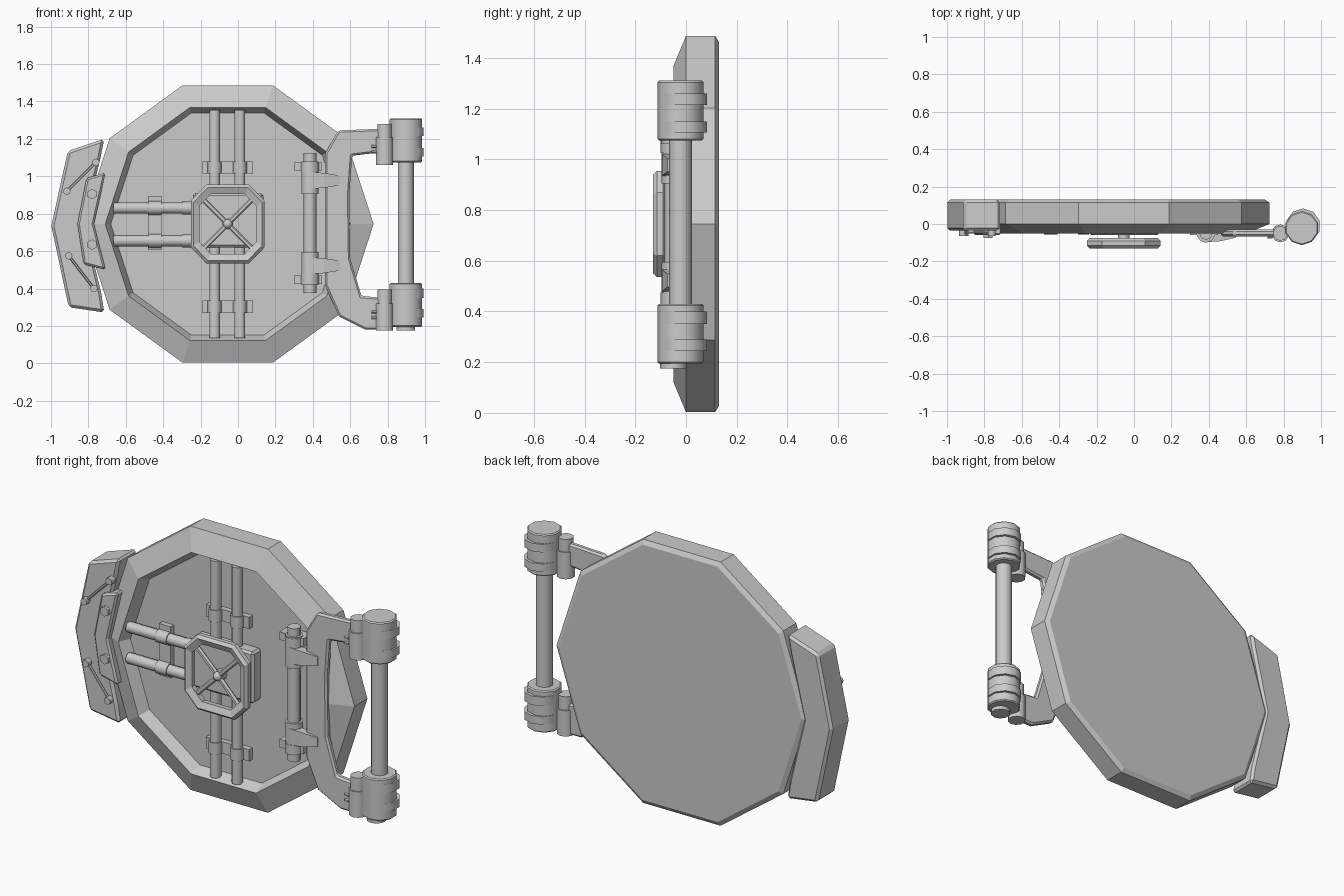
import bpy, bmesh, math
from mathutils import Vector

if "Cube" in bpy.data.objects:
    bpy.data.objects.remove(bpy.data.objects["Cube"])

CX, CZ = -0.055, 0.745   # door centre


def finish(name, bm, bevel=0.0, smooth=False):
    bmesh.ops.recalc_face_normals(bm, faces=bm.faces)
    me = bpy.data.meshes.new(name)
    bm.to_mesh(me)
    bm.free()
    ob = bpy.data.objects.new(name, me)
    bpy.context.collection.objects.link(ob)
    if bevel:
        m = ob.modifiers.new("bevel", 'BEVEL')
        m.width, m.segments = bevel, 1
        m.limit_method, m.angle_limit = 'ANGLE', math.radians(40)
    if smooth:
        for p in me.polygons:
            p.use_smooth = len(p.vertices) == 4
        me.set_sharp_from_angle(angle=math.radians(50))
    return ob


def loft(name, loops, closed=False, bevel=0.0):
    """Bridge equal-sized loops of 3D points; cap the ends or close into a ring."""
    bm = bmesh.new()
    vs = [[bm.verts.new(p) for p in lp] for lp in loops]
    n, k = len(loops[0]), len(loops)
    for i in range(k if closed else k - 1):
        a, b = vs[i], vs[(i + 1) % k]
        for j in range(n):
            bm.faces.new((a[j], a[(j + 1) % n], b[(j + 1) % n], b[j]))
    if not closed:
        bm.faces.new(vs[0])
        bm.faces.new(vs[-1])
    return finish(name, bm, bevel)


def prism(name, pts, y0, y1, bevel=0.0):
    return loft(name, [[(x, y, z) for x, z in pts] for y in (y0, y1)], bevel=bevel)


def box(name, x0, x1, y0, y1, z0, z1, bevel=0.0):
    return prism(name, [(x0, z0), (x1, z0), (x1, z1), (x0, z1)], y0, y1, bevel)


def cyl(name, p, q, r, n=10, bevel=0.0):
    p, q = Vector(p), Vector(q)
    d = q - p
    mat = d.to_track_quat('Z', 'Y').to_matrix().to_4x4()
    mat.translation = (p + q) / 2
    bm = bmesh.new()
    bmesh.ops.create_cone(bm, cap_ends=True, segments=n, radius1=r, radius2=r,
                          depth=d.length, matrix=mat)
    return finish(name, bm, bevel, smooth=n > 6)


def ball(name, c, r):
    bm = bmesh.new()
    bmesh.ops.create_uvsphere(bm, u_segments=8, v_segments=6, radius=r)
    bmesh.ops.translate(bm, verts=bm.verts, vec=c)
    return finish(name, bm, smooth=True)


def decagon(r, y):
    return [(CX + r * math.cos(math.radians(36 * i)), y,
             CZ + r * math.sin(math.radians(36 * i))) for i in range(10)]


# Door slab: back, chamfer, rim, sloped ring, recessed floor
loft("door", [decagon(r, y) for r, y in
              ((0.755, 0.13), (0.78, 0.115), (0.78, 0.0), (0.655, -0.05), (0.625, 0.015))])

# Locking bars with clamps
for x in (-0.125, 0.01):
    for a, b in ((0.88, 1.355), (0.135, 0.62)):
        cyl("vertical_bar", (x, -0.02, a), (x, -0.02, b), 0.03)
    for z in (1.047, 0.302):
        cyl("bar_clamp_collar", (x, -0.02, z - 0.033), (x, -0.02, z + 0.033), 0.037, 8)
for z in (1.047, 0.302):
    box("bar_clamp_plate", -0.19, 0.08, -0.015, 0.02, z - 0.033, z + 0.033)
for z in (0.83, 0.655):
    cyl("horizontal_bar", (-0.665, -0.02, z), (-0.2, -0.02, z), 0.03)
    cyl("bar_clamp_collar", (-0.48, -0.02, z), (-0.41, -0.02, z), 0.037, 8)
    cyl("bar_end_collar", (-0.3, -0.02, z), (-0.24, -0.02, z), 0.035, 8)
box("bar_clamp_plate", -0.48, -0.41, -0.015, 0.02, 0.605, 0.895)

# Lock box and hand wheel
box("lock_box", -0.24, 0.135, -0.06, 0.02, 0.62, 0.91, 0.012)
octa = [(0.115, 0.21), (0.197, 0.125), (0.197, -0.125), (0.115, -0.21),
        (-0.115, -0.21), (-0.197, -0.125), (-0.197, 0.125), (-0.115, 0.21)]
loft("wheel_rim", [[(CX + s * x, y, CZ + s * z) for x, z in octa] for s, y in
                   ((0.93, -0.13), (1, -0.115), (1, -0.09), (0.92, -0.075),
                    (0.79, -0.08), (0.77, -0.115))], closed=True)
for sx in (-1, 1):
    for sz in (-1, 1):
        cyl("wheel_spoke", (CX, -0.095, CZ),
            (CX + sx * 0.135, -0.1, CZ + sz * 0.135), 0.014, 6)
cyl("wheel_shaft", (CX, -0.05, CZ), (CX, -0.1, CZ), 0.03, 8)
ball("wheel_hub", (CX, -0.1, CZ), 0.026)

# Latch block on the left with its cover plate, bolts and links
prism("latch_block", [(-0.715, 1.2), (-0.91, 1.135), (-0.998, 0.735), (-0.905, 0.3),
                      (-0.715, 0.272), (-0.73, 0.37), (-0.82, CZ), (-0.735, 1.1)],
      -0.035, 0.13, 0.014)
prism("latch_cover", [(-0.708, 1.02), (-0.81, 0.99), (-0.858, CZ), (-0.825, 0.53),
                      (-0.708, 0.5), (-0.77, CZ)], -0.06, 0.02, 0.01)
for z in (0.905, 0.635):
    cyl("latch_bolt", (-0.78, -0.05, z), (-0.78, -0.075, z), 0.028, 6)
for a, b in (((-0.915, 0.92), (-0.76, 1.075)), ((-0.905, 0.575), (-0.77, 0.4))):
    p, q = (a[0], -0.045, a[1]), (b[0], -0.045, b[1])
    cyl("latch_link", p, q, 0.007, 6)
    for e in (p, q):
        cyl("link_stud", (e[0], -0.03, e[2]), (e[0], -0.065, e[2]), 0.02, 8)

# Swing bracket carrying the door
prism("hinge_bracket", [(0.465, 1.12), (0.535, 1.245), (0.78, 1.255), (0.78, 1.13),
                        (0.61, 1.11), (0.595, 0.9), (0.6, 0.56), (0.66, 0.36),
                        (0.78, 0.35), (0.78, 0.18), (0.68, 0.18), (0.54, 0.25),
                        (0.465, 0.42)], -0.067, -0.03, 0.01)

# Inner hinge pin, mirrored about mid height
PX, PY = 0.385, -0.05
cyl("inner_pin", (PX, PY, 0.375), (PX, PY, 1.125), 0.035, 8)
for s in (-1, 1):
    def at(dz):
        return (PX, PY, 0.75 + s * dz)
    cyl("pin_sleeve", at(0.155), at(0.33), 0.047)
    cyl("pin_collar", at(0.275), at(0.325), 0.05)
    box("pin_foot", 0.3, 0.45, -0.06, 0.02, *sorted((0.75 + s * 0.28, 0.75 + s * 0.325)))
    zc = 0.75 + s * 0.228
    loft("pin_arm", [[(x, y0, zc - h), (x, y1, zc - h), (x, y1, zc + h), (x, y0, zc + h)]
                     for x, y0, y1, h in ((0.385, -0.097, -0.05, 0.045),
                                          (0.46, -0.092, -0.045, 0.04),
                                          (0.545, -0.073, -0.04, 0.026))])

# Outer hinge: rod, barrels, bands and knuckles
HX, HY = 0.897, -0.022
cyl("hinge_rod", (HX, HY, 0.4), (HX, HY, 1.1), 0.045)
for z0, z1, bands in ((1.075, 1.31, ((1.215, 1.26), (1.105, 1.15))),
                      (0.195, 0.43, ((0.35, 0.4), (0.245, 0.29)))):
    cyl("hinge_barrel", (HX, HY, z0), (HX, HY, z1), 0.091, 10, 0.006)
    for b0, b1 in bands:
        cyl("hinge_band", (HX + 0.007, HY + 0.012, b0), (HX + 0.007, HY + 0.012, b1), 0.093, 10)
cyl("hinge_cap", (HX, -0.05, 0.175), (HX, -0.05, 0.2), 0.052)
for z0, z1, z2, z3 in ((1.06, 1.21, 1.12, 1.28), (0.175, 0.32, 0.2, 0.395)):
    cyl("knuckle", (0.783, PY, z0), (0.783, PY, z1), 0.048)
    cyl("knuckle_pin", (0.783, PY, z2), (0.783, PY, z3), 0.04)
    for z in (z0 + 0.07, z0 + 0.1):
        cyl("knuckle_stud", (0.74, -0.07, z), (0.715, -0.07, z), 0.008, 6)
